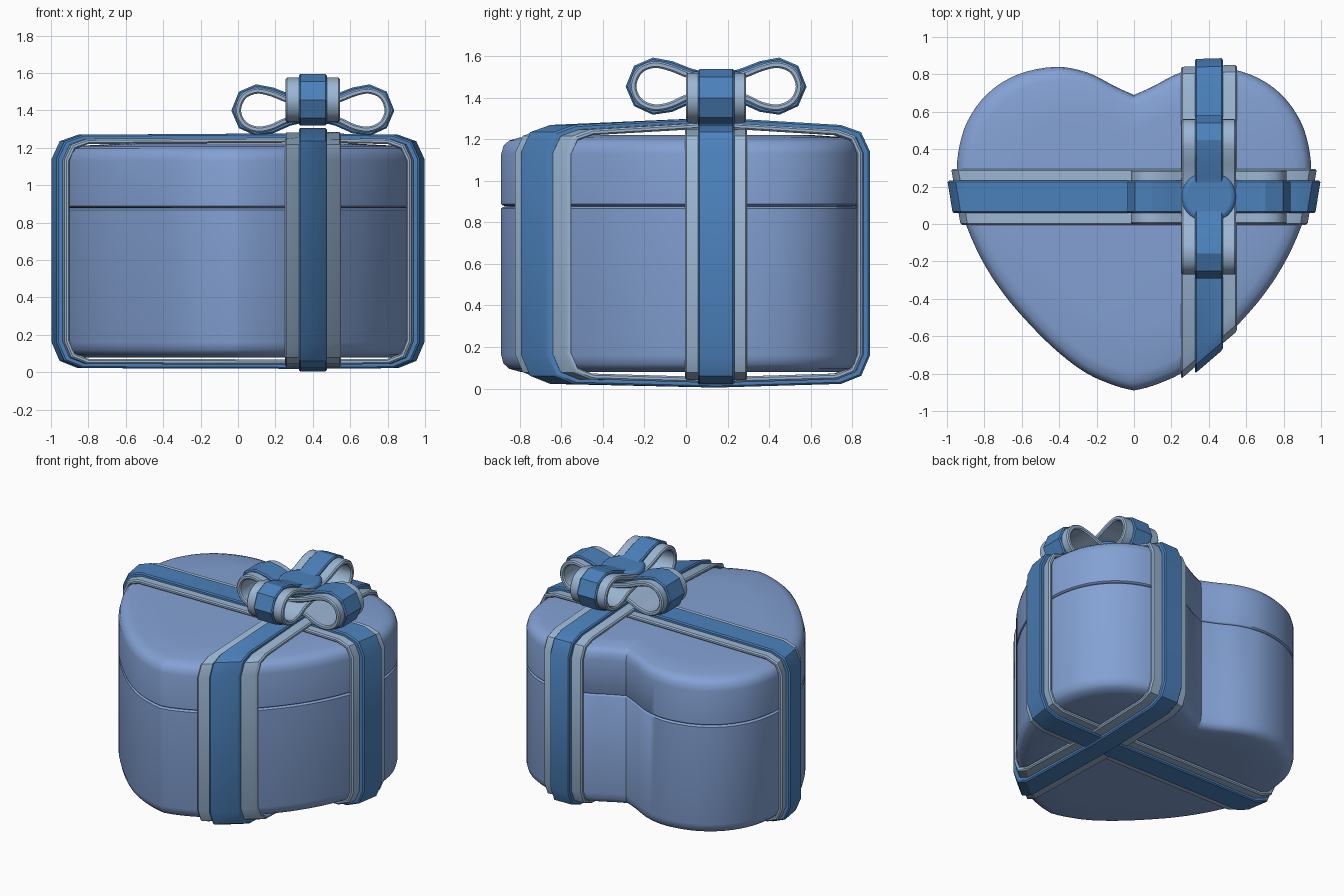
import bpy, math
from mathutils import Vector

if "Cube" in bpy.data.objects:
    bpy.data.objects.remove(bpy.data.objects["Cube"])


def material(name, rgb):
    m = bpy.data.materials.new(name)
    m.diffuse_color = (*rgb, 1)
    m.use_nodes = True
    m.node_tree.nodes["Principled BSDF"].inputs["Base Color"].default_value = m.diffuse_color
    return m


BOX = material("box_blue", (0.23, 0.36, 0.66))
LIGHT = material("ribbon_light", (0.33, 0.47, 0.65))
DARK = material("ribbon_dark", (0.07, 0.22, 0.50))
CX, CY = 0.4, 0.145          # where the two ribbons cross


def add(name, verts, faces, mat, angle=35):
    me = bpy.data.meshes.new(name)
    me.from_pydata([tuple(v) for v in verts], [], faces)
    me.materials.append(mat)
    ob = bpy.data.objects.new(name, me)
    bpy.context.collection.objects.link(ob)
    bpy.ops.object.select_all(action='DESELECT')
    ob.select_set(True)
    bpy.context.view_layer.objects.active = ob
    bpy.ops.object.mode_set(mode='EDIT')
    bpy.ops.mesh.select_all(action='SELECT')
    bpy.ops.mesh.normals_make_consistent(inside=False)
    bpy.ops.object.mode_set(mode='OBJECT')
    bpy.ops.object.shade_smooth_by_angle(angle=math.radians(angle))
    return ob


def smooth(pts, n, closed=False):
    """Catmull-Rom resampling of 2D points."""
    p = [Vector(q) for q in pts]
    k = len(p)
    get = (lambda i: p[i % k]) if closed else (lambda i: p[max(0, min(k - 1, i))])
    out = []
    for i in range(k if closed else k - 1):
        a, b, c, d = (get(i + j) for j in (-1, 0, 1, 2))
        for s in range(n):
            t = s / n
            out.append(0.5 * (2 * b + (c - a) * t + (2 * a - 5 * b + 4 * c - d) * t * t
                              + (3 * b - a - 3 * c + d) * t ** 3))
    return out if closed else out + [p[-1]]


# Heart outline: right half from the front tip round to the notch
half = smooth([(0, -.89), (.1, -.865), (.25, -.80), (.4, -.69), (.55, -.545), (.7, -.37),
               (.82, -.18), (.91, .03), (.945, .2), (.94, .38), (.89, .55), (.78, .70),
               (.62, .80), (.42, .84), (.25, .81), (.1, .735), (0, .69)], 4)
heart = half + [Vector((-v.x, v.y)) for v in half[-2:0:-1]]


def crossing(axis, value):
    """Where the half outline meets a line of constant x (0) or y (1)."""
    hits = []
    for a, b in zip(half, half[1:]):
        if (a[axis] - value) * (b[axis] - value) <= 0 and a[axis] != b[axis]:
            hits.append(a.lerp(b, (value - a[axis]) / (b[axis] - a[axis]))[1 - axis])
    return hits


def heart_solid(name, rings):
    """Stack of scaled heart rings, given as (inset, z), with closed ends."""
    n, c = len(heart), Vector((0, 0.1))
    verts, faces = [], []
    for inset, z in rings:
        verts += [(*(c + (v - c) * (1 - inset / 0.9)), z) for v in heart]
    for r in range(len(rings) - 1):
        for i in range(n):
            j = (i + 1) % n
            faces.append((r * n + i, r * n + j, r * n + n + j, r * n + n + i))
    for r in (0, len(rings) - 1):
        verts.append((*c, rings[r][1]))
        faces += [(r * n + i, r * n + (i + 1) % n, len(verts) - 1) for i in range(n)]
    return add(name, verts, faces, BOX)


heart_solid("box_base", [(.3, .08), (.085, .08), (.035, .095), (.01, .12), (0, .16),
                         (0, .868), (.006, .874), (.02, .878)])
heart_solid("box_lid", [(.02, .878), (.006, .882), (0, .888), (0, 1.13), (.01, 1.17),
                        (.035, 1.195), (.085, 1.21), (.3, 1.222)])


def strip(name, path, width, d0, d1, place, mat):
    """Sweep a bevelled strip round a closed path; path(w) gives 2D points."""
    h, b = width / 2, 0.008
    prof = [(-h + b, d0), (h - b, d0), (h, d0 + b), (h, d1 - b),
            (h - b, d1), (-h + b, d1), (-h, d1 - b), (-h, d0 + b)]
    cols = []
    for w, d in prof:
        pts = [Vector(p) for p in path(w)]
        k, col = len(pts), []
        for i, p in enumerate(pts):
            e1, e2 = (p - pts[i - 1]).normalized(), (pts[(i + 1) % k] - p).normalized()
            t = (e1 + e2).normalized()
            miter = 1 / max(0.75, t.dot(e2))
            col.append(place(*(p + Vector((t.y, -t.x)) * d * miter), w))
        cols.append(col)
    verts = [v for col in cols for v in col]
    m = len(prof)
    faces = [(a * k + i, a * k + (i + 1) % k,
              (a + 1) % m * k + (i + 1) % k, (a + 1) % m * k + i)
             for a in range(m) for i in range(k)]
    return add(name, verts, faces, mat, 25)


def wrap(lo, hi, c, bump):
    """Chamfered loop round the box, slightly raised where the ribbons cross."""
    t, b = 1.22, 0.072
    return [(hi, .17), (hi, 1.13), (hi - .03, 1.195), (hi - .1, t), (c, t + bump),
            (lo + .1, t), (lo + .03, 1.195), (lo, 1.13), (lo, .17), (lo + .03, .1),
            (lo + .1, b), (c, b - bump / 2), (hi - .1, b), (hi - .03, .1)]


def side_path(w):
    r = max(crossing(1, CY + w))
    return wrap(-r, r, CX, .008)


def front_path(w):
    hits = crossing(0, CX + w)
    return wrap(min(hits), max(hits), CY, .035)


def along_x(s, z, w):
    return (s, CY + w, z)


def along_y(s, z, w):
    return (CX + w, s, z)


# Ribbons round the box: wide light band with a narrow dark band on top
for tag, path, place, dark_w in (("cross", side_path, along_x, .175),
                                 ("long", front_path, along_y, .15)):
    strip(tag + "_ribbon_light", path, .30, 0, .028, place, LIGHT)
    strip(tag + "_ribbon_dark", path, dark_w, .012, .05, place, DARK)

# Bow: four teardrop loops, the y pair sitting above the x pair
drop = [(0, -.02), (.13, -.05), (.22, -.09), (.3, -.102), (.37, -.07), (.4, 0),
        (.37, .075), (.3, .105), (.22, .09), (.13, .055), (0, .02)]
fine = smooth(drop, 4)
for tag, dx, dy, z0, dark_w in (("right", 1, 0, 1.40, .175), ("left", -1, 0, 1.40, .175),
                                ("back", 0, 1, 1.455, .15), ("front", 0, -1, 1.455, .15)):
    def place(u, v, w, dx=dx, dy=dy, z0=z0):
        return (CX + dx * u - dy * w, CY + dy * u + dx * w, z0 + v)
    strip("bow_loop_light_" + tag, lambda w: fine, .29, -.016, .016, place, LIGHT)
    strip("bow_loop_dark_" + tag, lambda w: drop, dark_w, .004, .033, place, DARK)

# Round knot on top of the bow
bpy.ops.mesh.primitive_cylinder_add(vertices=32, radius=.145, depth=.09,
                                    location=(CX, CY, 1.485))
knot = bpy.context.object
knot.name = "bow_knot"
knot.data.materials.append(DARK)
bev = knot.modifiers.new("round", 'BEVEL')
bev.width, bev.segments = .025, 3
bpy.ops.object.shade_smooth_by_angle(angle=math.radians(40))
